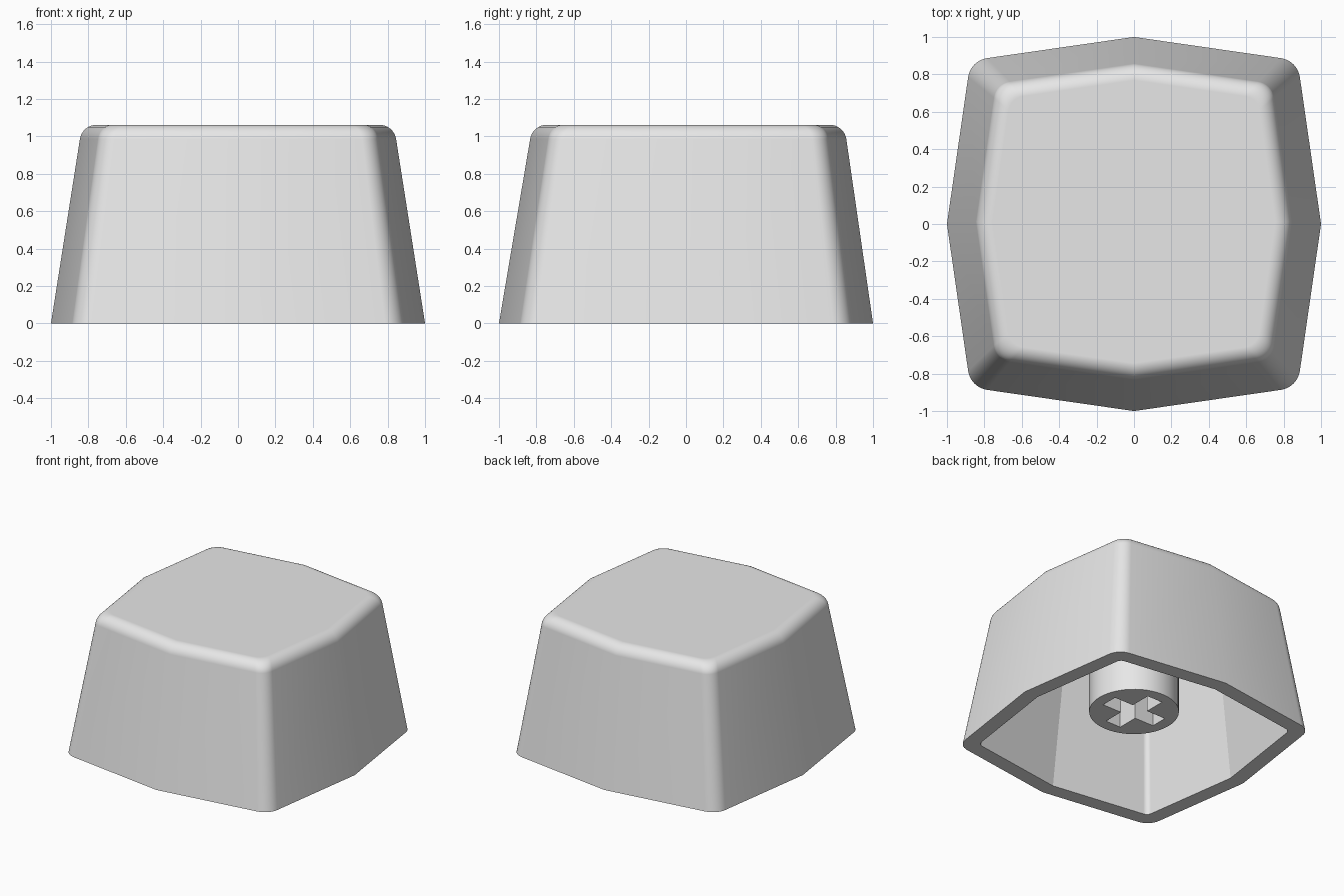
import bpy
import bmesh
from math import sin, cos, atan2, hypot, radians, pi

cube = bpy.data.objects.get("Cube")
if cube:
    bpy.data.objects.remove(cube)

TAPER = 0.157      # inward lean of the walls per unit of height
CORNER = 0.874     # corner position of the bowed square outline
STEPS = 8          # segments in each rounded corner
CEILING = 0.95

plastic = bpy.data.materials.new("grey_plastic")
plastic.use_nodes = True
plastic.diffuse_color = (0.8, 0.8, 0.8, 1)
plastic.node_tree.nodes["Principled BSDF"].inputs["Base Color"].default_value = (0.8, 0.8, 0.8, 1)


def quarter_turns(points):
    """Repeat one quadrant of points around the centre."""
    result = []
    for _ in range(4):
        result += points
        points = [(-y, x) for x, y in points]
    return result


def outline(radius):
    """Square with outward-bowed sides and rounded corners."""
    start = atan2(1 - CORNER, CORNER)
    c = CORNER - radius * hypot(CORNER, 1 - CORNER)
    points = [(1, 0)]
    for i in range(STEPS + 1):
        t = start + (pi / 2 - 2 * start) * i / STEPS
        points.append((c + radius * cos(t), c + radius * sin(t)))
    return quarter_turns(points)


def ring(bm, points, z, scale=1, shift=0):
    return [bm.verts.new((x * scale, y * scale + shift, z)) for x, y in points]


def bridge(bm, a, b):
    n = len(a)
    for i in range(n):
        j = (i + 1) % n
        bm.faces.new((a[i], a[j], b[j], b[i]))


def finish(bm, name):
    """Smooth the faces, keep steep edges sharp, and make the object."""
    bmesh.ops.recalc_face_normals(bm, faces=bm.faces)
    for face in bm.faces:
        face.smooth = True
    for edge in bm.edges:
        if edge.calc_face_angle(0) > radians(30):
            edge.smooth = False
    mesh = bpy.data.meshes.new(name)
    bm.to_mesh(mesh)
    bm.free()
    mesh.materials.append(plastic)
    obj = bpy.data.objects.new(name, mesh)
    bpy.context.scene.collection.objects.link(obj)
    weighted = obj.modifiers.new("weighted_normals", 'WEIGHTED_NORMAL')
    weighted.keep_sharp = True
    return obj


# Key cap: hollow tapered shell with a rounded top edge
bm = bmesh.new()
outer, inner = outline(0.12), outline(0.05)
lean, top, edge_radius = atan2(TAPER, 1), 1.062, 0.09
arc_z = top - edge_radius
arc_x = 1 - TAPER * (arc_z + edge_radius * sin(lean)) - edge_radius * cos(lean)

ceiling = ring(bm, inner, CEILING, 0.885 * (1 - 0.137 * CEILING), 0.012)
opening = ring(bm, inner, 0, 0.885)
rings = [ceiling, opening, ring(bm, outer, 0)]
for i in range(9):
    t = lean + (pi / 2 - lean) * i / 8
    rings.append(ring(bm, outer, arc_z + edge_radius * sin(t),
                      arc_x + edge_radius * cos(t), 0.012))
for a, b in zip(rings, rings[1:]):
    bridge(bm, a, b)
bm.faces.new(rings[0])
bm.faces.new(rings[-1])
# Creases down the middle of the inside walls
for i in range(0, len(inner), STEPS + 2):
    bm.edges.get((ceiling[i], opening[i])).smooth = False
finish(bm, "key_cap")

# Stem: round post under the ceiling with a cross-shaped socket
bm = bmesh.new()
stem_bottom, socket_top = 0.21, 0.66
arm, half = 0.228, 0.065
circle = [(0.315 * cos(2 * pi * i / 48), 0.315 * sin(2 * pi * i / 48)) for i in range(48)]
cross = quarter_turns([(arm, -half), (arm, half), (half, half)])

post_low = ring(bm, circle, stem_bottom)
post_high = ring(bm, circle, CEILING + 0.02)
socket_low = ring(bm, cross, stem_bottom)
socket_high = ring(bm, cross, socket_top)
bridge(bm, post_low, post_high)
bridge(bm, socket_low, socket_high)
bm.faces.new(post_high)
bm.faces.new(socket_high)
rim = [bm.edges.get((loop[i - 1], loop[i]))
       for loop in (post_low, socket_low) for i in range(len(loop))]
bmesh.ops.triangle_fill(bm, edges=rim, use_beauty=True)
finish(bm, "stem")
